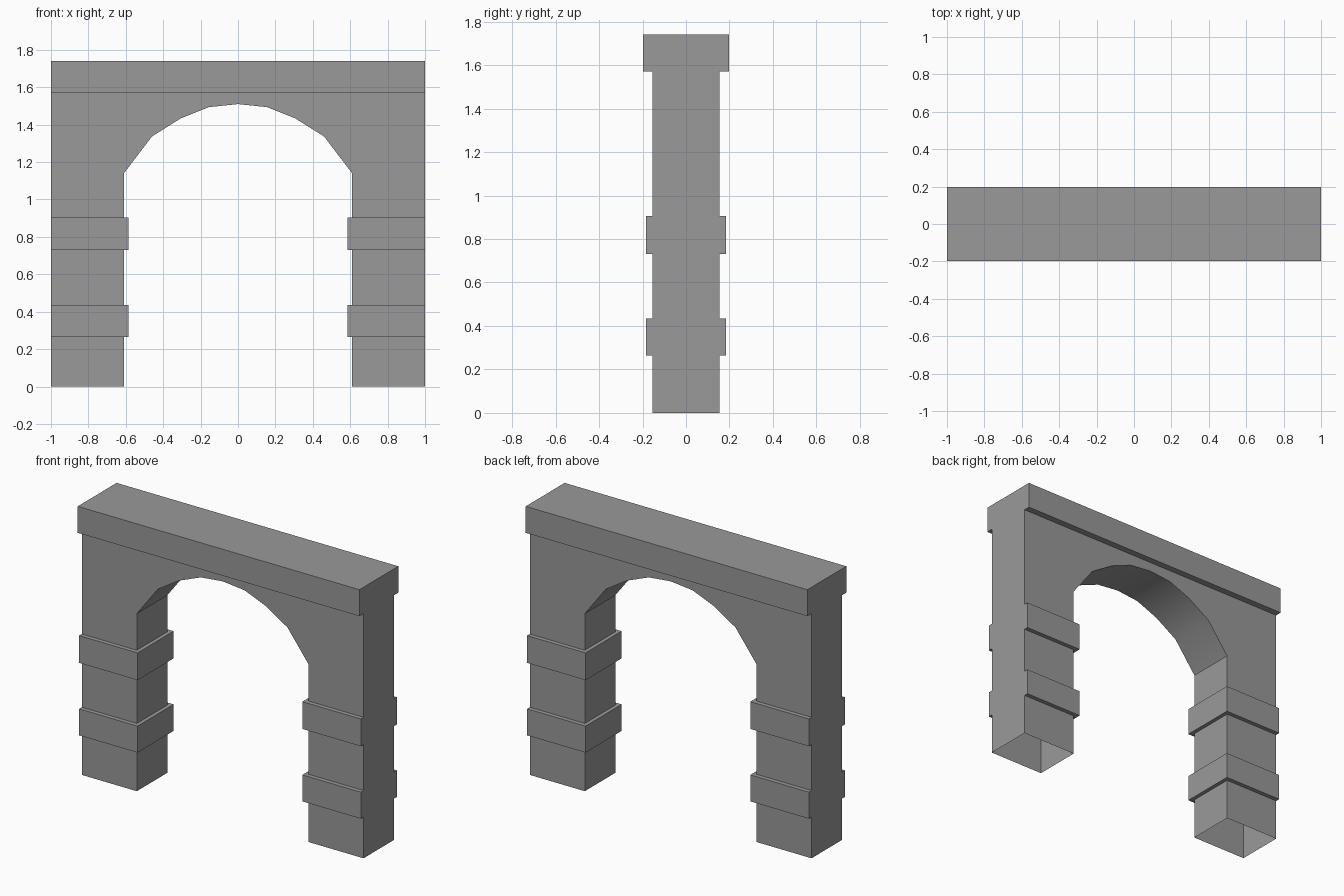
import bpy
import bmesh
import math
from mathutils import Vector

cube = bpy.data.objects.get("Cube")
if cube:
    bpy.data.objects.remove(cube, do_unlink=True)

# Stone material
STONE = (0.32, 0.32, 0.32, 1.0)
stone = bpy.data.materials.new("grey stone")
stone.use_nodes = True
stone.diffuse_color = STONE
bsdf = stone.node_tree.nodes["Principled BSDF"]
bsdf.inputs["Base Color"].default_value = STONE
bsdf.inputs["Roughness"].default_value = 0.9

WALL = 0.155      # half depth of the wall
TOP = 1.57        # underside of the coping
INNER = 0.61      # inner face of each pier


def prism(name, outline, sweep, is_open):
    """Extrude a closed outline, dropping faces that are open or hidden."""
    bm = bmesh.new()
    face = bm.faces.new([bm.verts.new(p) for p in outline])
    swept = bmesh.ops.extrude_face_region(bm, geom=[face], use_keep_orig=True)
    verts = [g for g in swept["geom"] if isinstance(g, bmesh.types.BMVert)]
    bmesh.ops.translate(bm, verts=verts, vec=Vector(sweep))
    bmesh.ops.recalc_face_normals(bm, faces=bm.faces[:])
    hidden = [f for f in bm.faces if is_open([v.co for v in f.verts])]
    bmesh.ops.delete(bm, geom=hidden, context="FACES")
    mesh = bpy.data.meshes.new(name)
    bm.to_mesh(mesh)
    bm.free()
    mesh.materials.append(stone)
    obj = bpy.data.objects.new(name, mesh)
    bpy.context.collection.objects.link(obj)
    return obj


# Wall with the arched opening, hollow at the feet
half_arch = [(INNER, 1.14), (0.46, 1.337), (0.307, 1.433), (0.155, 1.494)]
right_edge = [(1, TOP), (1, 0), (INNER, 0)] + half_arch
left_edge = [(-x, z) for x, z in reversed(right_edge)]
outline = right_edge + [(0, 1.51)] + left_edge
wall = prism("arch_wall", [(x, -WALL, z) for x, z in outline],
             (0, 2 * WALL, 0),
             lambda cs: all(c.z < 0.001 for c in cs)
             or all(c.z > TOP - 0.001 for c in cs))

# Coping along the top, flush with the wall ends
half = [(WALL, TOP), (0.197, TOP), (0.197, 1.74)]
profile = half + [(-y, z) for y, z in reversed(half)]
prism("top_coping", [(-1, y, z) for y, z in profile], (2, 0, 0),
      lambda cs: all(c.z < TOP + 0.001 and abs(c.y) < WALL + 0.001 for c in cs))

# Bands wrapped round three sides of each pier
side = [(1, WALL), (1, 0.183), (0.585, 0.183)]
back = [(0.585, -0.183), (1, -0.183), (1, -WALL)]
contact = [(INNER, -WALL), (INNER, WALL)]
for side_name, sx in (("left", 1), ("right", -1)):
    for level, low, high in (("lower", 0.265, 0.435), ("upper", 0.73, 0.905)):
        prism(f"{side_name}_{level}_band",
              [(sx * x, y, low) for x, y in side + back + contact],
              (0, 0, high - low),
              lambda cs: all(abs(c.x) > INNER - 0.001
                             and abs(c.y) < WALL + 0.001 for c in cs))

# Smooth arch underside, crisp corners elsewhere
bpy.ops.object.select_all(action="DESELECT")
wall.select_set(True)
bpy.context.view_layer.objects.active = wall
bpy.ops.object.shade_smooth_by_angle(angle=math.radians(30))
